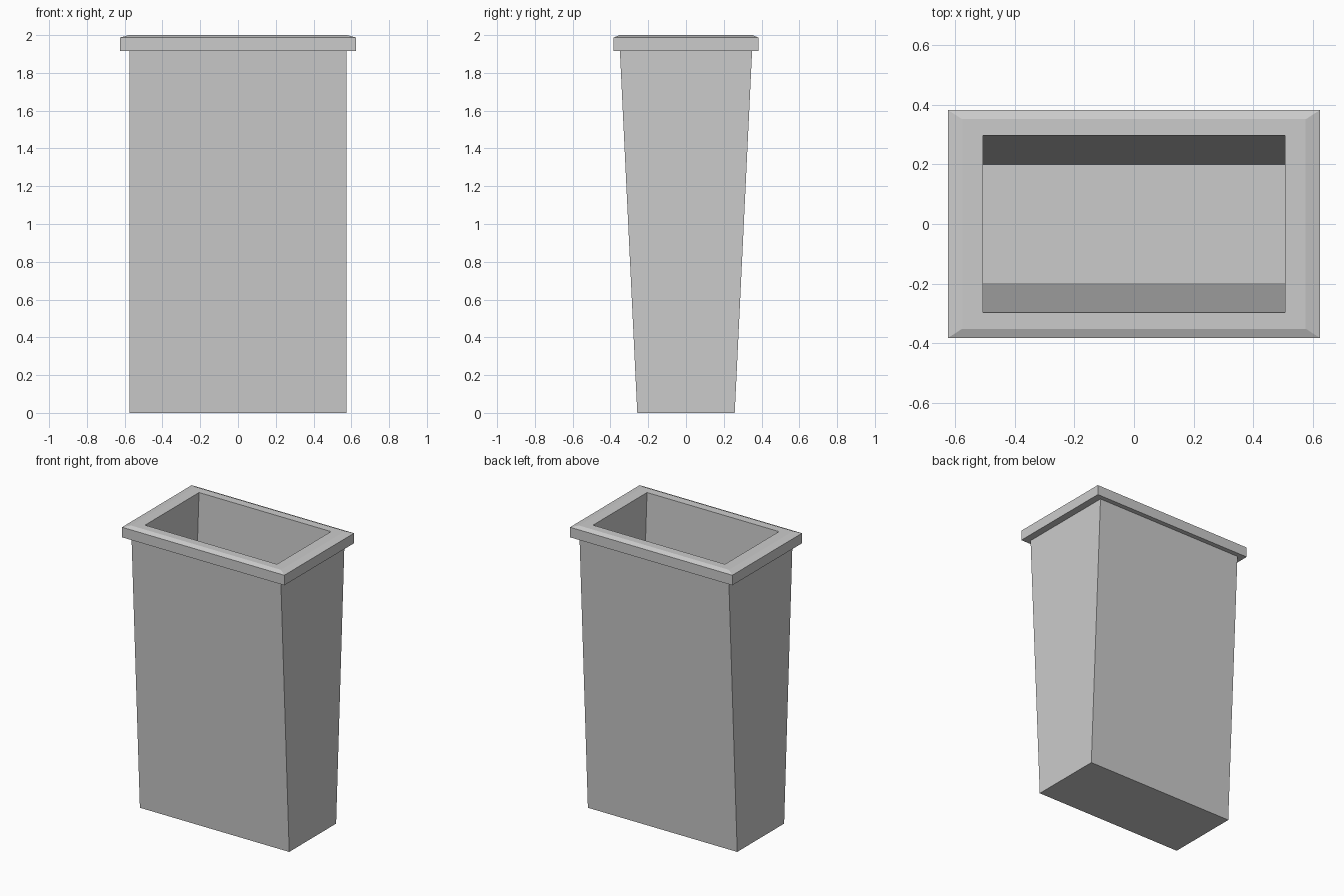
import bpy, bmesh

if "Cube" in bpy.data.objects:
    bpy.data.objects.remove(bpy.data.objects["Cube"])

# Rectangular sections (half width, half depth, z), from the base up the outside,
# around the rim lip, and down the inside to the floor
SECTIONS = [
    (0.575, 0.258, 0.0),     # base
    (0.575, 0.350, 1.917),   # top of tapered wall
    (0.625, 0.383, 1.917),   # rim underside
    (0.625, 0.383, 1.987),   # rim side
    (0.577, 0.352, 2.0),     # rim bevel
    (0.508, 0.297, 2.0),     # opening
    (0.508, 0.198, 0.05),    # inner floor
]


def loft_rectangles(name, sections):
    bm = bmesh.new()
    rings = [[bm.verts.new((sx * w, sy * d, z))
              for sx, sy in ((-1, -1), (1, -1), (1, 1), (-1, 1))]
             for w, d, z in sections]
    for a, b in zip(rings, rings[1:]):
        for i in range(4):
            j = (i + 1) % 4
            bm.faces.new((a[i], a[j], b[j], b[i]))
    bm.faces.new(rings[0][::-1])
    bm.faces.new(rings[-1])
    bmesh.ops.recalc_face_normals(bm, faces=bm.faces)
    mesh = bpy.data.meshes.new(name)
    bm.to_mesh(mesh)
    bm.free()
    obj = bpy.data.objects.new(name, mesh)
    bpy.context.collection.objects.link(obj)
    return obj


# Open-topped bin with its rim as one watertight shell
loft_rectangles("waste_bin", SECTIONS)
